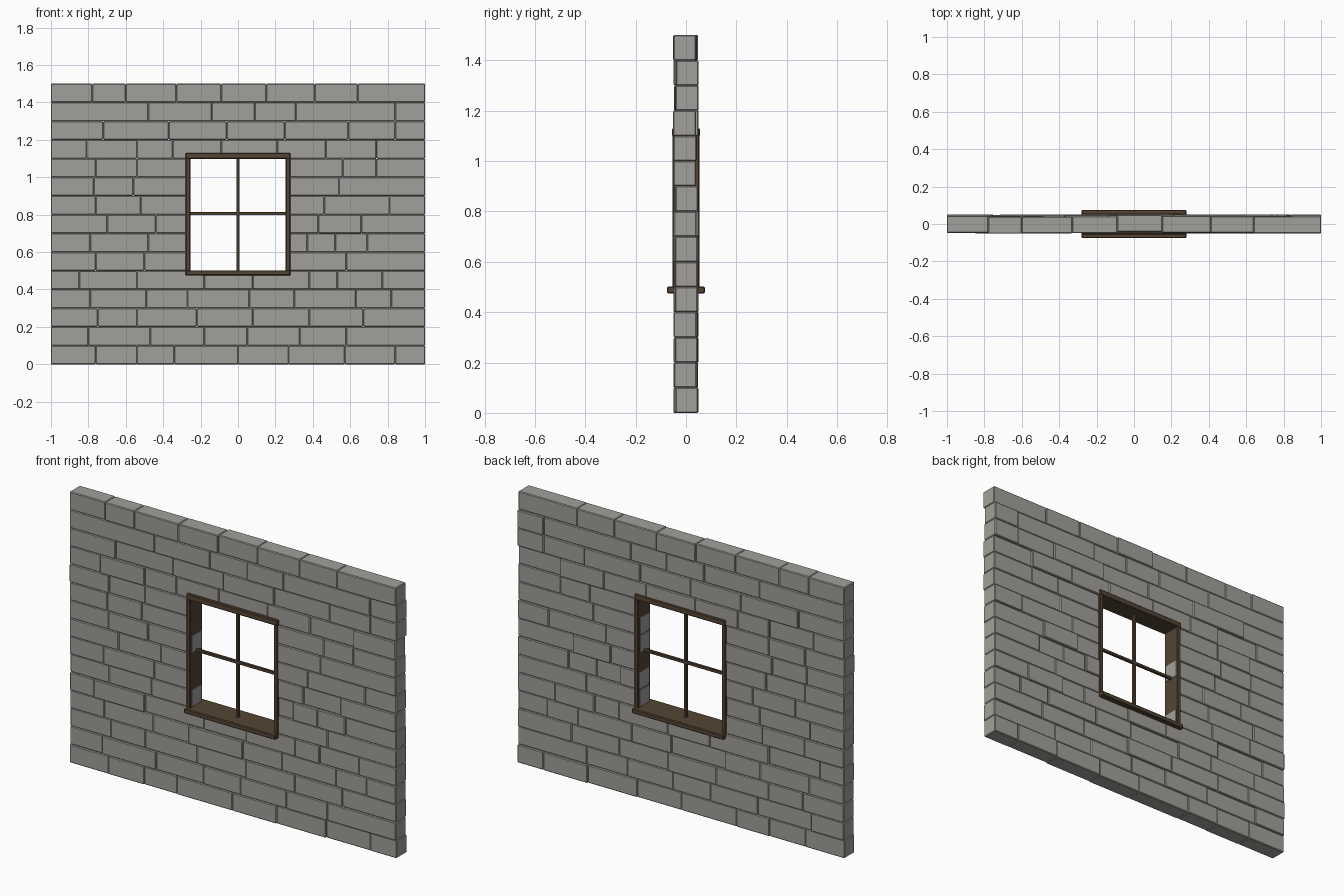
import bpy
import bmesh
import random
from mathutils import Matrix, Vector

random.seed(4)
default = bpy.data.objects.get("Cube")
if default:
    bpy.data.objects.remove(default, do_unlink=True)


def make_material(name, color):
    mat = bpy.data.materials.new(name)
    mat.use_nodes = True
    mat.diffuse_color = color
    mat.node_tree.nodes["Principled BSDF"].inputs["Base Color"].default_value = color
    return mat


stone = make_material("grey stone", (0.36, 0.35, 0.325, 1))
wood = make_material("dark wood", (0.09, 0.06, 0.035, 1))


def add_box(bm, low, high):
    """Add an axis-aligned box between two corners."""
    low, high = Vector(low), Vector(high)
    place = Matrix.Translation((low + high) / 2) @ Matrix.Diagonal((*(high - low), 1))
    bmesh.ops.create_cube(bm, size=1, matrix=place)


def finish(bm, name, mat, bevel):
    """Turn the boxes into one object with chamfered edges."""
    bmesh.ops.bevel(bm, geom=bm.edges[:], offset=bevel, segments=1,
                    affect='EDGES', clamp_overlap=True)
    mesh = bpy.data.meshes.new(name)
    bm.to_mesh(mesh)
    bm.free()
    mesh.materials.append(mat)
    obj = bpy.data.objects.new(name, mesh)
    bpy.context.collection.objects.link(obj)
    return obj


# Vertical joints of each course, bottom to top
COURSES = [
    (-.76, -.54, -.34, 0, .27, .57, .84),
    (-.8, -.47, -.18, .05, .33, .58),
    (-.75, -.54, -.22, .08, .38, .67),
    (-.79, -.49, -.27, .06, .3, .63, .82),
    (-.85, -.54, -.18, .08, .38, .53, .77),
    (-.76, -.5, .58),
    (-.79, -.48, .37, .52, .69),
    (-.7, -.44, .43, .66),
    (-.76, -.52, .46, .81),
    (-.77, -.56, .54),
    (-.76, -.54, .56, .74),
    (-.81, -.54, -.35, -.09, .21, .47, .74),
    (-.72, -.37, -.06, .25, .59, .84),
    (-.48, -.14, .09, .31, .84),
    (-.78, -.6, -.33, -.09, .15, .41, .64),
]
HEIGHT = 0.1
INNER, OUTER = 0.255, 0.28
WINDOW_ROWS = range(5, 11)


def add_course(bm, row, edges):
    """Lay one run of bricks, each pushed slightly in or out."""
    for left, right in zip(edges, edges[1:]):
        shift = random.uniform(-0.006, 0.006)
        add_box(bm, (left, shift - 0.045, row * HEIGHT),
                (right, shift + 0.045, (row + 1) * HEIGHT))


# Brick wall with a gap for the window
bm = bmesh.new()
for row, joints in enumerate(COURSES):
    if row in WINDOW_ROWS:
        # some brick ends show just past the jamb boards
        left_end = -INNER + (0.002 if row in (5, 8) else -0.004)
        right_end = INNER + (0.004 if row in (7, 10) else -0.002)
        add_course(bm, row, [-1, *(x for x in joints if x < 0), left_end])
        add_course(bm, row, [right_end, *(x for x in joints if x > 0), 1])
    else:
        add_course(bm, row, [-1, *joints, 1])
finish(bm, "brick_wall", stone, 0.004)

# Window frame boards
FRAME = {
    "window_left_jamb": ((INNER, -.054, .49), (OUTER, .054, 1.11)),
    "window_right_jamb": ((-OUTER, -.054, .49), (-INNER, .054, 1.11)),
    "window_lintel": ((-OUTER, -.056, 1.098), (OUTER, .056, 1.13)),
    "window_sill": ((-OUTER, -.075, .475), (OUTER, .075, .502)),
}
for name, (low, high) in FRAME.items():
    bm = bmesh.new()
    add_box(bm, low, high)
    finish(bm, name, wood, 0.004)

# Crossed glazing bars
BAR = 0.008
BARS = {
    "vertical_glazing_bar": ((-BAR, -BAR, .5), (BAR, BAR, 1.1)),
    "horizontal_glazing_bar": ((-INNER, -BAR, .805 - BAR), (INNER, BAR, .805 + BAR)),
}
for name, (low, high) in BARS.items():
    bm = bmesh.new()
    add_box(bm, low, high)
    finish(bm, name, wood, 0.002)
